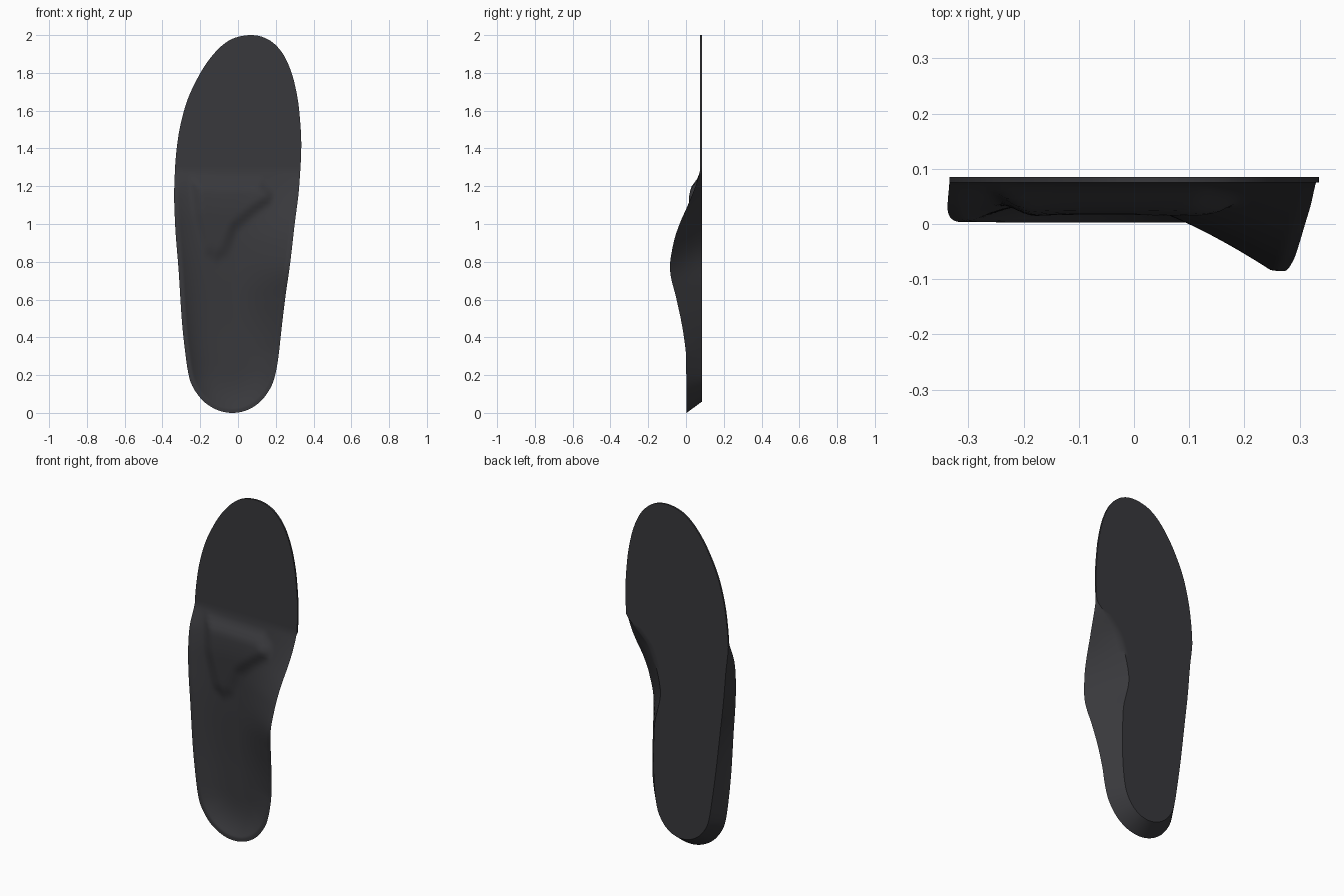
import bpy, bmesh, math
from mathutils import Vector
from mathutils.geometry import intersect_point_line

if "Cube" in bpy.data.objects:
    bpy.data.objects.remove(bpy.data.objects["Cube"])


def curve(pts):
    """Smooth interpolation through (t, value) points without overshoot."""
    n = len(pts)
    d = [(pts[i + 1][1] - pts[i][1]) / (pts[i + 1][0] - pts[i][0]) for i in range(n - 1)]
    m = [d[0]] + [2 * a * b / (a + b) if a * b > 0 else 0 for a, b in zip(d, d[1:])] + [d[-1]]

    def f(t):
        if t <= pts[0][0]:
            return pts[0][1]
        if t >= pts[-1][0]:
            return pts[-1][1]
        i = next(k for k in range(n - 1) if t <= pts[k + 1][0])
        h = pts[i + 1][0] - pts[i][0]
        u = (t - pts[i][0]) / h
        return ((2*u**3 - 3*u*u + 1) * pts[i][1] + (u**3 - 2*u*u + u) * h * m[i]
                + (3*u*u - 2*u**3) * pts[i + 1][1] + (u**3 - u*u) * h * m[i + 1])
    return f


def outline(pts):
    """Outline x as a function of angle, where z = 1 - cos(angle)."""
    return curve([(math.acos(1 - z), x) for z, x in pts])


# Outline, rim height, sole inset and hollow sharpness for each side, along z
SIDES = {
    -1: dict(
        x=outline([(0, -.03), (.02, -.12), (.08, -.2), (.18, -.256), (.35, -.283), (.5, -.298),
                   (.75, -.314), (1, -.333), (1.15, -.338), (1.3, -.333), (1.45, -.318),
                   (1.62, -.28), (1.78, -.21), (1.91, -.12), (1.98, -.03), (2, .07)]),
        rim=curve([(0, .003), (.8, .004), (1, .012), (1.15, .03), (1.28, .075)]),
        inset=curve([(0, .06), (.4, .05), (.8, .03), (1.1, .02), (1.26, 0)]),
        power=curve([(0, 3), (.8, 4), (1.2, 4)])),
    1: dict(
        x=outline([(0, -.03), (.02, .06), (.08, .137), (.17, .188), (.27, .21), (.45, .231),
                   (.6, .249), (.8, .277), (1, .3), (1.2, .324), (1.42, .335), (1.6, .324),
                   (1.75, .298), (1.88, .25), (1.96, .185), (1.99, .13), (2, .07)]),
        rim=curve([(0, .003), (.3, 0), (.4, -.011), (.5, -.028), (.6, -.05), (.77, -.085),
                   (.9, -.066), (1, -.034), (1.1, .01), (1.2, .05), (1.28, .075)]),
        inset=curve([(0, .06), (.4, .075), (.65, .11), (.88, .18), (1.1, .145), (1.28, 0)]),
        power=curve([(0, 3), (.3, 2.6), (.7, 1.4), (.9, 1.4), (1.2, 2)])),
}
FLOOR = curve([(0, .05), (.4, .048), (.8, .04), (1.05, .045), (1.2, .062), (1.29, .075)])
PAD = [Vector(p) for p in [(-.27, 1.26), (.13, 1.25), (.2, 1.18), (.2, 1.11), (.1, 1.04),
                           (.01, .96), (-.04, .83), (-.12, .78), (-.2, .84), (-.25, 1.05)]]
BACK = .085


def pad_height(x, z):
    """Raised forefoot pad, easing in from its outline."""
    p, inside, dist = Vector((x, z)), False, 9
    for a, b in zip(PAD, PAD[1:] + PAD[:1]):
        q, t = intersect_point_line(p, a, b)
        q = a.lerp(b, min(1, max(0, t)))
        dist = min(dist, (p - q.to_2d()).length)
        if (a.y > z) != (b.y > z) and x < a.x + (z - a.y) / (b.y - a.y) * (b.x - a.x):
            inside = not inside
    if not inside:
        return 0
    u = min(1, dist / .075)
    return (.012 + .022 * min(1, max(0, (z - .8) / .35))) * u * u * (3 - 2 * u)


def half_section(side, ang):
    """Points from the sole spine, round the rim, to the top spine."""
    S = SIDES[side]
    z, x = 1 - math.cos(ang), S['x'](ang)
    a0, a1 = max(0, ang - .01), min(math.pi, ang + .01)
    tan = Vector((S['x'](a1) - S['x'](a0), math.cos(a0) - math.cos(a1)))
    if ang < .01 or ang > math.pi - .01:
        tan = Vector((side if ang < 1 else -side, 0))
    tan.normalize()
    inward = Vector((-tan.y, tan.x)) * side
    zs = min(1.72, max(.25, z))
    angs = math.acos(1 - zs)
    spine = Vector(((SIDES[-1]['x'](angs) + SIDES[1]['x'](angs)) / 2, zs))
    rim, ry = Vector((x, z)), S['rim'](z)
    base = rim + inward * S['inset'](z)
    pts = []
    for k in range(6):                       # flat underside
        p = spine.lerp(base, k / 6)
        pts.append((p.x, BACK, p.y))
    for k in range(6):                       # sloping flank
        p = base.lerp(rim, k / 6)
        pts.append((p.x, BACK + (ry - BACK) * k / 6, p.y))
    length = (spine - rim).length
    lip = .022
    for k in range(31):                      # lip and hollowed top
        s = (k / 30) ** 1.25
        p = rim.lerp(spine, s)
        u = max(0, (s * length - lip) / (length - lip))
        y = ry + (FLOOR(p.y) - ry) * (1 - (1 - u) ** S['power'](z))
        pts.append((p.x, y - pad_height(p.x, p.y), p.y))
    return pts


# Insole body: two half shells joined along the spine
bm = bmesh.new()
N = 140
for side in (-1, 1):
    rows = [[bm.verts.new(p) for p in half_section(side, math.pi * i / N)] for i in range(N + 1)]
    for r0, r1 in zip(rows, rows[1:]):
        for j in range(len(r0) - 1):
            bm.faces.new((r0[j], r0[j + 1], r1[j + 1], r1[j]))
bmesh.ops.remove_doubles(bm, verts=bm.verts, dist=.0004)
bmesh.ops.recalc_face_normals(bm, faces=bm.faces)
mesh = bpy.data.meshes.new("insole")
bm.to_mesh(mesh)
bm.free()
insole = bpy.data.objects.new("insole", mesh)
bpy.context.collection.objects.link(insole)

mat = bpy.data.materials.new("dark_foam")
mat.diffuse_color = (.04, .04, .045, 1)
mat.use_nodes = True
mat.node_tree.nodes["Principled BSDF"].inputs["Base Color"].default_value = mat.diffuse_color
mesh.materials.append(mat)

bpy.context.view_layer.objects.active = insole
insole.select_set(True)
bpy.ops.object.shade_smooth_by_angle(angle=math.radians(35))
